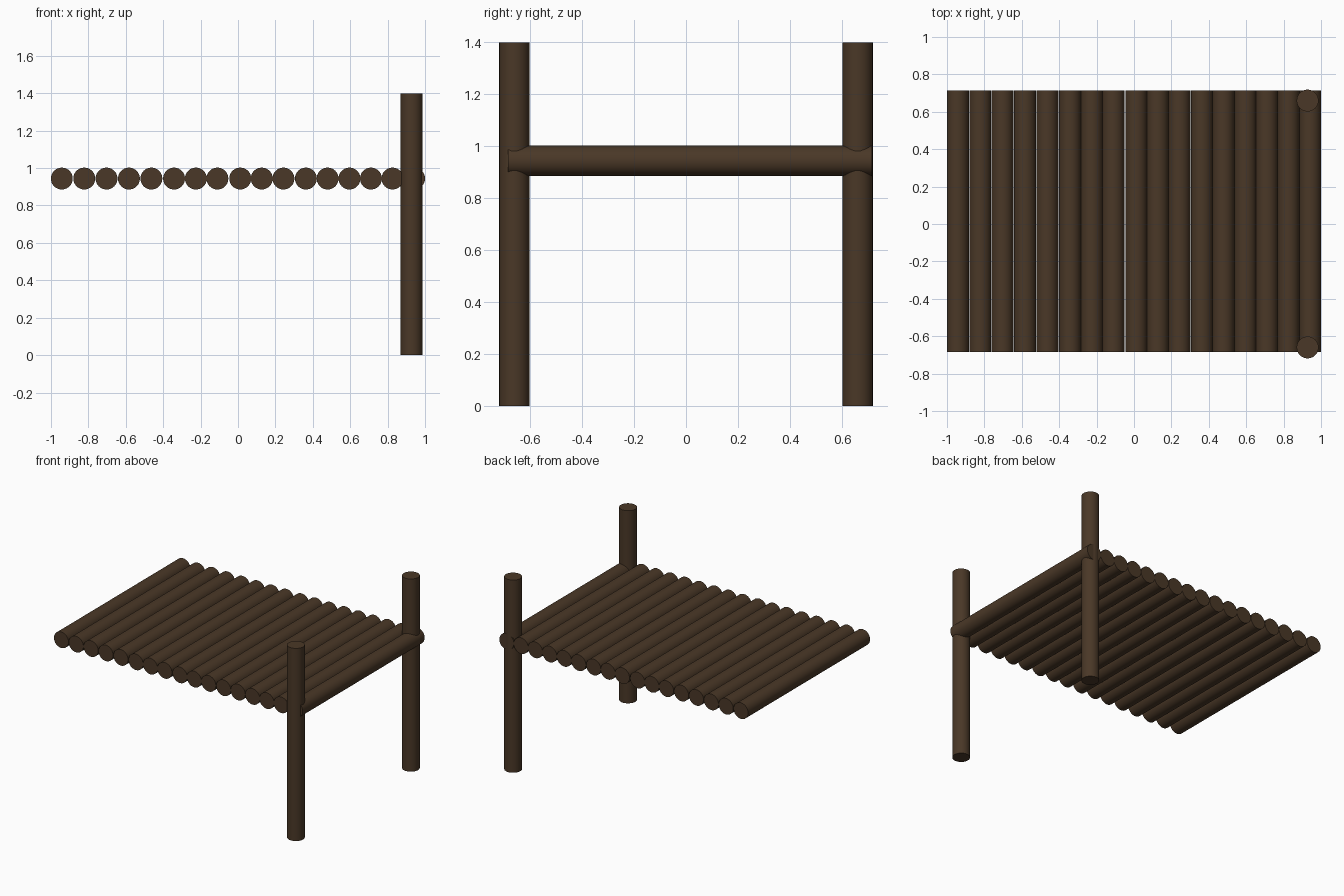
import bpy, math

if "Cube" in bpy.data.objects:
    bpy.data.objects.remove(bpy.data.objects["Cube"])

wood = bpy.data.materials.new("dark brown wood")
wood.diffuse_color = (0.068, 0.039, 0.020, 1)
wood.use_nodes = True
wood.node_tree.nodes["Principled BSDF"].inputs["Base Color"].default_value = wood.diffuse_color
R = 0.0585


def log(name, loc, length, rot=(0, 0, 0)):
    bpy.ops.mesh.primitive_cylinder_add(vertices=32, radius=R, depth=length,
                                        location=loc, rotation=rot)
    ob = bpy.context.object
    ob.name = name
    ob.data.materials.append(wood)
    bpy.ops.object.shade_smooth_by_angle(angle=math.radians(40))
    return ob


# deck logs, laid front to back with slightly uneven spacing
deck_x = [-0.942, -0.822, -0.703, -0.583, -0.463, -0.342, -0.225, -0.11, 0.012,
          0.127, 0.243, 0.363, 0.479, 0.596, 0.711, 0.826, 0.9415]
for i, x in enumerate(deck_x):
    log(f"deck_log_{i + 1}", (x, 0.015, 0.944), 1.4, (math.pi / 2, 0, 0))

# upright posts at the right end
for name, y in (("front_post", -0.66), ("back_post", 0.66)):
    log(name, (0.928, y, 0.7), 1.4)
